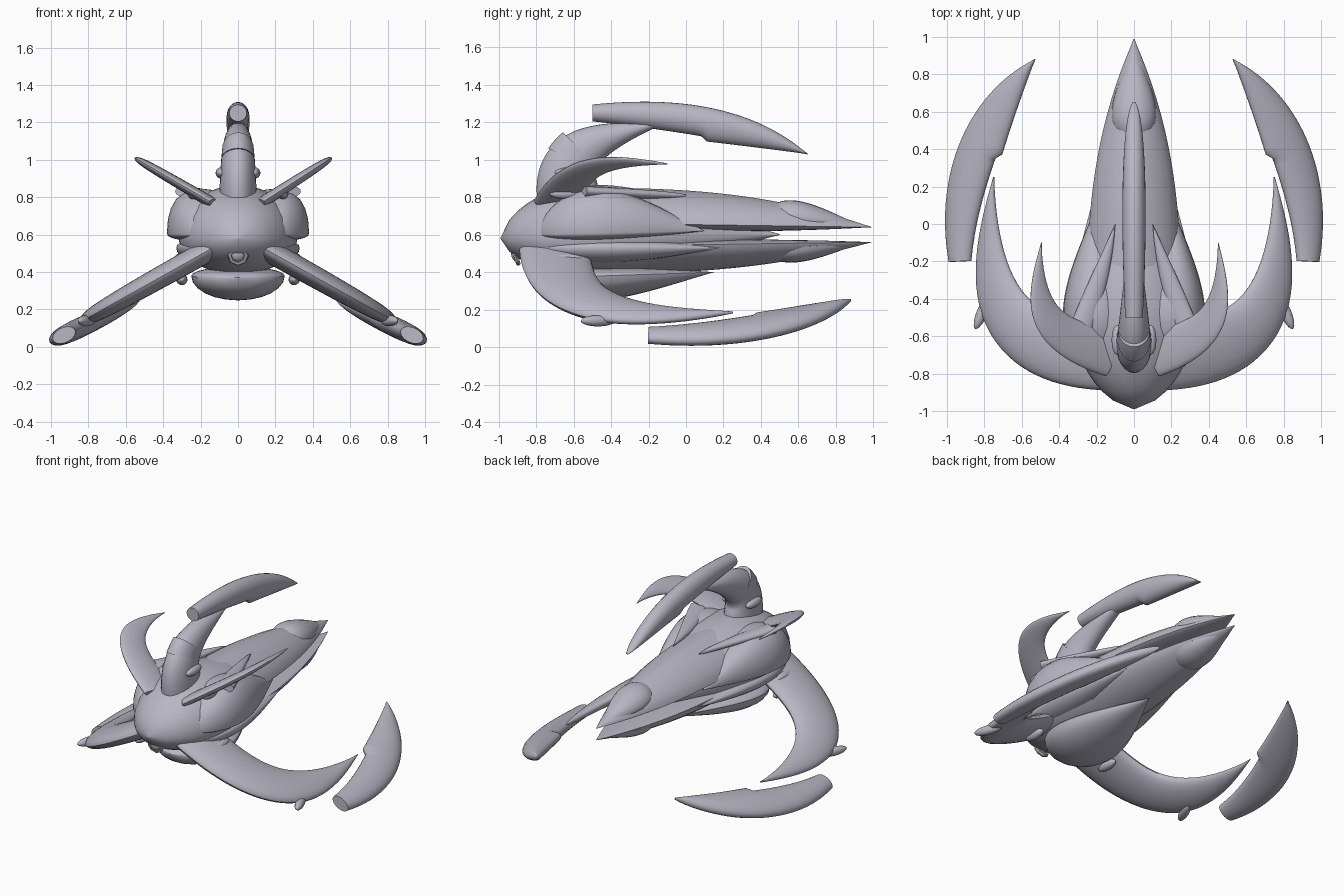
import bpy, bmesh, math
from mathutils import Vector

cube = bpy.data.objects.get("Cube")
if cube:
    bpy.data.objects.remove(cube, do_unlink=True)

hull_grey = bpy.data.materials.new("pale_lilac_grey")
hull_grey.use_nodes = True
color = (0.48, 0.47, 0.55, 1)
hull_grey.diffuse_color = color
hull_grey.node_tree.nodes["Principled BSDF"].inputs["Base Color"].default_value = color
STEPS, SIDES = 32, 24


def finish(ob, name, angle=40):
    ob.name = name
    ob.data.materials.append(hull_grey)
    bpy.ops.object.select_all(action="DESELECT")
    ob.select_set(True)
    bpy.context.view_layer.objects.active = ob
    bpy.ops.object.shade_smooth_by_angle(angle=math.radians(angle))


def skin(name, rings):
    bm = bmesh.new()
    loops = [[bm.verts.new(point) for point in ring] for ring in rings]
    for a, b in zip(loops, loops[1:]):
        for i in range(SIDES):
            j = (i + 1) % SIDES
            bm.faces.new((a[i], a[j], b[j], b[i]))
    bm.faces.new(loops[0])
    bm.faces.new(loops[-1])
    bmesh.ops.recalc_face_normals(bm, faces=bm.faces)
    mesh = bpy.data.meshes.new(name)
    bm.to_mesh(mesh)
    bm.free()
    ob = bpy.data.objects.new(name, mesh)
    bpy.context.collection.objects.link(ob)
    finish(ob, name)


circle = [(math.cos(math.tau * i / SIDES), math.sin(math.tau * i / SIDES)) for i in range(SIDES)]
stations = [i / STEPS for i in range(STEPS + 1)]


# Size envelopes along a part
def taper(power):
    return lambda t: max(1 - t ** power, .01)


def bulge(peak):
    k = math.log(.5) / math.log(peak)
    return lambda t: max(math.sin(math.pi * t ** k), .01)


def hooked(t):
    return taper(2)(t) * (.45 + 1.2 * t)


def spindle(name, span, axis, width, down, up, envelope, power=1, x=0):
    """Body running along y with separate upper and lower depth."""
    def bend(v):
        return math.copysign(abs(v) ** power, v)
    rings = []
    for t in stations:
        e = envelope(t)
        y = span[0] + (span[1] - span[0]) * t
        z = axis[0] + (axis[1] - axis[0]) * t
        rings.append([(x + width * e * bend(c), y, z + e * bend(s) * (up if s > 0 else down))
                      for c, s in circle])
    skin(name, rings)


def blade(name, path, width, thick, envelope, place, spur=0):
    """Flattened body swept along a cubic curve; spur notches the inner edge."""
    a, b, c, d = (Vector(p) for p in path)
    rings = []
    for t in stations:
        r = 1 - t
        mid = a * r ** 3 + b * 3 * r * r * t + c * 3 * r * t * t + d * t ** 3
        run = ((b - a) * r * r + (c - b) * 2 * r * t + (d - c) * t * t).normalized()
        across = Vector((run.y, -run.x))
        outer = width * envelope(t)
        inner = outer + (spur * r if t > .5 else 0)
        depth = thick * math.sqrt(envelope(t))
        ring = []
        for cs, sn in circle:
            p = mid + across * cs * (outer if cs > 0 else inner)
            ring.append(place(p.x, p.y, sn * depth))
        rings.append(ring)
    skin(name, rings)


def tilted(side, height, slope, stretch=1):
    n = Vector((-slope, 0, 1)).normalized()
    return lambda u, y, h: (side * (u * stretch + n.x * h), y, height + slope * u + n.z * h)


def upright(u, y, h):
    return (h, y, u)


def pod(name, loc, size=(.03, .08, .03), rot=(0, 0, 0)):
    bpy.ops.mesh.primitive_uv_sphere_add(segments=16, ring_count=8, location=loc, rotation=rot)
    bpy.context.object.scale = size
    finish(bpy.context.object, name)


def port(name, loc, facing, radius=.045):
    """Faceted ring around a domed lens."""
    rot = Vector(facing).to_track_quat("Z", "Y").to_euler()
    bpy.ops.mesh.primitive_torus_add(major_segments=8, minor_segments=6, major_radius=radius,
                                     minor_radius=radius * .3, location=loc, rotation=rot)
    finish(bpy.context.object, name + "_ring", 30)
    pod(name + "_lens", loc, (radius * .8, radius * .8, radius * .5), rot)


# Central hull, belly and the two tail prongs
spindle("hull", span=(-.99, .5), axis=(.58, .6), width=.32, down=.2, up=.28, envelope=bulge(.33))
spindle("belly", span=(-.75, .15), axis=(.37, .4), width=.25, down=.13, up=.05, envelope=bulge(.3))
spindle("upper_prong", span=(-.4, .99), axis=(.66, .64), width=.25, down=.04, up=.19,
        envelope=taper(2.5), power=1.25)
spindle("lower_prong", span=(-.4, .99), axis=(.54, .56), width=.24, down=.15, up=.03,
        envelope=taper(2.5), power=1.25)

# Raised tail panels and the fine ridge between them
spindle("upper_tail_panel", span=(.43, .95), axis=(.7, .64), width=.12, down=.03, up=.1,
        envelope=bulge(.3))
spindle("lower_tail_panel", span=(.43, .95), axis=(.52, .56), width=.12, down=.08, up=.02,
        envelope=bulge(.3))
spindle("tail_ridge", span=(.1, .95), axis=(.76, .64), width=.02, down=.05, up=.06, envelope=taper(2))

for side, tag in ((1, "left"), (-1, "right")):
    # Cheeks with a stepped lower edge
    spindle(tag + "_cheek", span=(-.8, .1), axis=(.6, .62), width=.18, down=.04, up=.24,
            envelope=bulge(.35), power=.85, x=side * .2)
    spindle(tag + "_lower_cheek", span=(-.8, .2), axis=(.53, .53), width=.13, down=.08, up=.05,
            envelope=bulge(.35), x=side * .2)

    # Swept lower arm and its hooked claw
    blade(tag + "_arm", [(.1, -.7), (.6, -.7), (.85, -.5), (.75, .25)], width=.19, thick=.06,
          envelope=taper(2), place=tilted(side, .605, -.56))
    blade(tag + "_claw", [(.93, -.2), (.95, .2), (.8, .6), (.53, .88)], width=.13, thick=.06,
          envelope=hooked, place=tilted(side, .5, -.47), spur=.06)

    # Small upper fin, slightly longer on the right, and a slender shoulder spike
    blade(tag + "_fin", [(.1, -.7), (.4, -.6), (.5, -.5), (.45, -.1)], width=.12, thick=.03,
          envelope=taper(1.5), place=tilted(side, .69, .64, 1 if side > 0 else 1.1))
    blade(tag + "_shoulder_spike", [(.28, -.55), (.22, -.4), (.15, -.2), (.1, 0)], width=.06,
          thick=.03, envelope=taper(2), place=tilted(side, .8, .1))

    # Pods around the joints
    pod(tag + "_arm_upper_pod", (side * .31, -.64, .47), (.03, .09, .03))
    pod(tag + "_arm_lower_pod", (side * .3, -.62, .36))
    pod(tag + "_shoulder_pod", (side * .24, -.65, .82))
    pod(tag + "_mast_pod", (side * .09, -.62, .93))
    pod(tag + "_elbow_pod", (side * .81, -.47, .14), (.03, .1, .03), (0, side * .5, side * .4))
    port(tag + "_eye", (side * .09, -.86, .69), (side * .4, -.8, .4))

port("chin_port", (0, -.91, .49), (0, -.9, -.3))

# Top mast with a collar and a long hooked claw
blade("mast", [(.7, -.6), (1, -.7), (1.1, -.6), (1.2, -.1)], width=.17, thick=.1,
      envelope=taper(2), place=upright)
blade("mast_collar", [(1, -.61), (1.02, -.6), (1.04, -.59), (1.06, -.57)], width=.14, thick=.09,
      envelope=lambda t: 1 - t / 8, place=upright)
blade("mast_claw", [(1.25, -.5), (1.25, -.1), (1.2, .3), (1.03, .65)], width=.1, thick=.07,
      envelope=hooked, place=upright, spur=.05)
